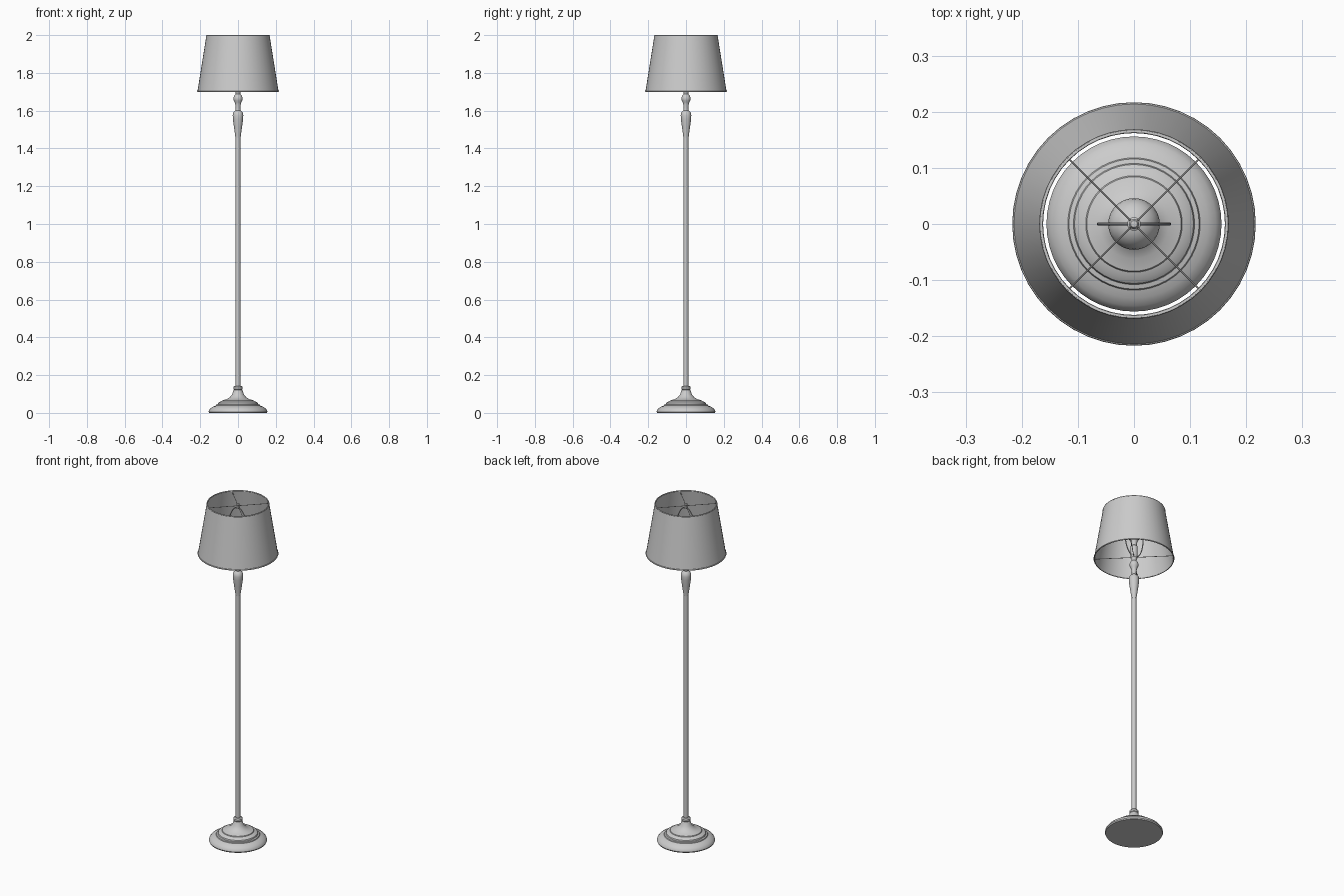
import bpy, math
from mathutils import Vector

if "Cube" in bpy.data.objects:
    bpy.data.objects.remove(bpy.data.objects["Cube"])


def material(name, rgb):
    m = bpy.data.materials.new(name)
    m.diffuse_color = (*rgb, 1)
    m.use_nodes = True
    m.node_tree.nodes["Principled BSDF"].inputs["Base Color"].default_value = m.diffuse_color
    return m


GREY = material("plain grey", (0.6, 0.6, 0.6))


def finish(ob, angle=35):
    ob.data.materials.append(GREY)
    bpy.ops.object.select_all(action='DESELECT')
    ob.select_set(True)
    bpy.context.view_layer.objects.active = ob
    bpy.ops.object.shade_smooth_by_angle(angle=math.radians(angle))
    return ob


def lathe(name, profile, sides=32, closed=False):
    """Spin (radius, z) points around z; radius 0 becomes a pole."""
    verts, faces, rings = [], [], []
    for r, z in profile:
        n = 1 if r == 0 else sides
        rings.append([len(verts) + i for i in range(n)])
        verts += [(r * math.cos(math.tau * i / sides), r * math.sin(math.tau * i / sides), z) for i in range(n)]
    pairs = list(zip(rings, rings[1:]))
    if closed:
        pairs.append((rings[-1], rings[0]))
    for a, b in pairs:
        for i in range(sides):
            j = (i + 1) % sides
            quad = [a[i % len(a)], a[j % len(a)], b[j % len(b)], b[i % len(b)]]
            faces.append(list(dict.fromkeys(quad)))
    me = bpy.data.meshes.new(name)
    me.from_pydata(verts, [], faces)
    ob = bpy.data.objects.new(name, me)
    bpy.context.collection.objects.link(ob)
    return finish(ob)


def rod(name, a, b, r):
    a, b = Vector(a), Vector(b)
    bpy.ops.mesh.primitive_cylinder_add(vertices=8, radius=r, depth=(b - a).length, location=(a + b) / 2)
    ob = bpy.context.object
    ob.rotation_euler = (b - a).to_track_quat('Z', 'Y').to_euler()
    ob.name = name
    return finish(ob)


# Stepped foot
lathe("base", [(0, 0), (0.153, 0), (0.156, 0.006), (0.154, 0.014), (0.146, 0.024), (0.132, 0.033),
               (0.118, 0.038), (0.116, 0.043), (0.108, 0.045), (0.106, 0.052), (0.098, 0.058),
               (0.086, 0.062), (0.084, 0.066), (0.062, 0.072), (0.044, 0.082), (0.031, 0.098),
               (0.025, 0.115), (0.022, 0.122), (0.025, 0.126), (0.025, 0.136), (0.02, 0.142), (0, 0.142)], 48)

# Pole
lathe("pole", [(0, 0.13), (0.0125, 0.13), (0.0125, 1.47), (0, 1.47)], 20)

# Turned vase and neck
lathe("turned_neck", [(0, 1.455), (0.014, 1.455), (0.015, 1.47), (0.021, 1.51), (0.027, 1.555), (0.028, 1.575),
                      (0.025, 1.59), (0.017, 1.598), (0.013, 1.602), (0.012, 1.615), (0.015, 1.635),
                      (0.016, 1.642), (0.022, 1.652), (0.025, 1.665), (0.021, 1.678), (0.013, 1.687),
                      (0.014, 1.70), (0.018, 1.705), (0.018, 1.712), (0, 1.712)], 24)

# Socket and bulb
lathe("socket", [(0, 1.71), (0.014, 1.71), (0.02, 1.72), (0.02, 1.775), (0.016, 1.78), (0, 1.78)], 24)
bulb = [(0, 1.775), (0.014, 1.775), (0.016, 1.80), (0.026, 1.825)]
bulb += [(0.046 * math.cos(t), 1.862 + 0.046 * math.sin(t)) for t in [math.radians(-35 + 12.5 * i) for i in range(10)]]
lathe("bulb", bulb + [(0, 1.908)], 32)

# Thin tapered shade, with rolled trims at both rims
lathe("shade", [(0.215, 1.70), (0.167, 2.0), (0.163, 2.0), (0.211, 1.70)], 48, True)
for name, r, z in (("shade_top_trim", 0.1655, 1.9965), ("shade_bottom_trim", 0.2135, 1.7035)):
    s = 0.0035
    lathe(name, [(r + s * math.cos(i * math.pi / 4), z + s * math.sin(i * math.pi / 4)) for i in range(8)], 48, True)

# Spider arms at both rims
for level, z, reach in (("top", 1.985, 0.166), ("bottom", 1.71, 0.212)):
    for k in range(4):
        t = math.radians(45 + 90 * k)
        rod(f"{level}_arm_{k + 1}", (0, 0, z), (reach * math.cos(t), reach * math.sin(t), z), 0.0017)

# Wire harp around the bulb
cu = bpy.data.curves.new("harp", 'CURVE')
cu.dimensions = '3D'
cu.bevel_depth = 0.003
cu.bevel_resolution = 2
half = [(0.012, 1.715), (0.035, 1.73), (0.055, 1.77), (0.065, 1.83), (0.06, 1.89), (0.043, 1.94), (0.02, 1.97)]
pts = half + [(0, 1.977)] + [(-x, z) for x, z in reversed(half)]
sp = cu.splines.new('NURBS')
sp.points.add(len(pts) - 1)
for p, (x, z) in zip(sp.points, pts):
    p.co = (x, 0, z, 1)
sp.use_endpoint_u = True
sp.order_u = 3
sp.resolution_u = 4
harp = bpy.data.objects.new("harp", cu)
bpy.context.collection.objects.link(harp)
bpy.ops.object.select_all(action='DESELECT')
harp.select_set(True)
bpy.context.view_layer.objects.active = harp
bpy.ops.object.convert(target='MESH')
finish(bpy.context.object)

# Finial nut
lathe("finial", [(0, 1.972), (0.012, 1.972), (0.012, 1.98), (0.007, 1.983), (0.007, 1.988),
                 (0.009, 1.992), (0.006, 1.998), (0, 1.999)], 16)

# Recalculate outward normals
for ob in bpy.data.objects:
    bpy.ops.object.select_all(action='DESELECT')
    ob.select_set(True)
    bpy.context.view_layer.objects.active = ob
    bpy.ops.object.mode_set(mode='EDIT')
    bpy.ops.mesh.select_all(action='SELECT')
    bpy.ops.mesh.normals_make_consistent(inside=False)
    bpy.ops.object.mode_set(mode='OBJECT')
